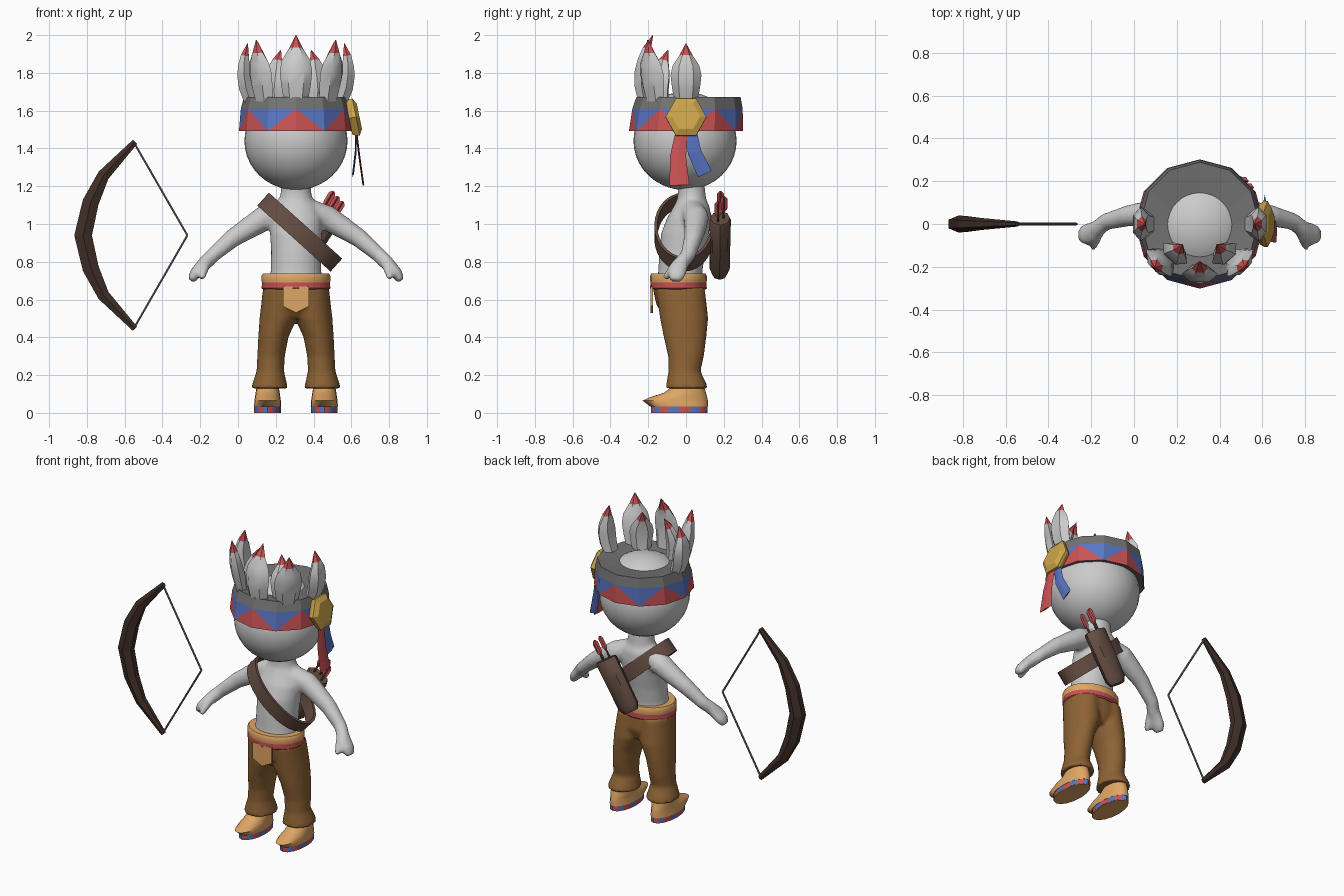
import bpy, bmesh, math
from mathutils import Vector as V

if "Cube" in bpy.data.objects:
    bpy.data.objects.remove(bpy.data.objects["Cube"])

CX = 0.307  # the figure stands right of centre, the bow left


def colour(name, r, g, b):
    m = bpy.data.materials.new(name)
    m.diffuse_color = (r, g, b, 1)
    m.use_nodes = True
    m.node_tree.nodes["Principled BSDF"].inputs["Base Color"].default_value = m.diffuse_color
    return m


GREY = colour("light grey", .6, .6, .6)
DARK = colour("dark grey", .17, .17, .17)
RED = colour("red", .6, .085, .09)
BLUE = colour("blue", .1, .18, .55)
GOLD = colour("gold", .62, .38, .07)
TAN = colour("tan", .74, .38, .13)
PANTS = colour("trouser brown", .27, .125, .035)
WOOD = colour("dark wood", .05, .028, .02)
LEATHER = colour("leather", .13, .075, .055)


def finish(name, bm, mats, x=CX, smooth=True, blend=0):
    bmesh.ops.recalc_face_normals(bm, faces=bm.faces)
    me = bpy.data.meshes.new(name)
    bm.to_mesh(me)
    bm.free()
    ob = bpy.data.objects.new(name, me)
    bpy.context.collection.objects.link(ob)
    ob.location.x = x
    for m in mats:
        me.materials.append(m)
    if smooth:
        bpy.ops.object.select_all(action='DESELECT')
        ob.select_set(True)
        bpy.context.view_layer.objects.active = ob
        bpy.ops.object.shade_smooth_by_angle(angle=math.radians(40))
    if blend:  # fuse overlapping limbs into one soft skin
        r = ob.modifiers.new("fuse", 'REMESH')
        r.mode, r.voxel_size, r.use_smooth_shade = 'VOXEL', .012, True
        s = ob.modifiers.new("soften", 'SMOOTH')
        s.factor, s.iterations = .5, blend
    return ob


def build(name, parts, mats, rule=None, loop=False, **kw):
    """Bridge each list of rings; rule(ring, side) picks the material."""
    bm = bmesh.new()
    for rings in parts:
        vs = [[bm.verts.new(p) for p in r] for r in rings]
        n, k = len(vs[0]), len(vs)
        for i in range(k if loop else k - 1):
            a, b = vs[i], vs[(i + 1) % k]
            for j in range(n):
                f = bm.faces.new((a[j], a[(j + 1) % n], b[(j + 1) % n], b[j]))
                f.material_index = rule(i, j) if rule else 0
        if not loop:
            bm.faces.new(vs[0])
            f = bm.faces.new(vs[-1])
            f.material_index = rule(k - 2, 0) if rule else 0
    return finish(name, bm, mats, **kw)


def ellipse(c, u, v, n):
    return [c + u * math.cos(a) + v * math.sin(a) for a in (math.tau * j / n for j in range(n))]


def level(x, y, z, rx, ry, n=24):
    return ellipse(V((x, y, z)), V((rx, 0, 0)), V((0, ry, 0)), n)


def sweep(pts, side, n=12):
    """Rings along points (x, y, z, half size along side, half size across)."""
    ps = [V(p[:3]) for p in pts]
    rings = []
    for i, p in enumerate(pts):
        t = (ps[min(i + 1, len(ps) - 1)] - ps[max(i - 1, 0)]).normalized()
        u = (V(side) - t * t.dot(V(side))).normalized()
        rings.append(ellipse(ps[i], u * p[3], t.cross(u) * p[-1], n))
    return rings


# head
bm = bmesh.new()
bmesh.ops.create_uvsphere(bm, u_segments=32, v_segments=20, radius=1)
for v in bm.verts:
    v.co = V((v.co.x * .273, v.co.y * .273 - .005, v.co.z * .26 + 1.44))
finish("head", bm, [GREY])

# torso, arms and hands
skin = [[level(0, y, z, rx, ry) for z, y, rx, ry in (
    (.66, -.035, .15, .125), (.75, -.03, .134, .117), (.85, -.02, .132, .122), (.95, -.005, .138, .127),
    (1.03, .015, .142, .117), (1.09, .03, .12, .097), (1.13, .03, .09, .077), (1.17, .03, .08, .073),
    (1.25, .02, .08, .073))]]
for s in (-1, 1):
    arm = [(.08, .035, 1.06, .07), (.17, .055, 1.03, .068), (.24, .05, .985, .06), (.335, .038, .925, .05),
           (.44, .01, .835, .04), (.475, -.02, .80, .04), (.505, -.04, .77, .05, .034),
           (.535, -.05, .735, .05, .032), (.556, -.055, .70, .032, .02)]
    thumb = [(.475, -.05, .785, .024), (.492, -.085, .745, .024), (.498, -.11, .71, .016)]
    for limb in (arm, thumb):
        skin.append(sweep([(s * p[0],) + p[1:] for p in limb], (0, 1, 0)))
build("body", skin, [GREY], blend=5)

# trousers
legs = [[level(0, -.04, .67, .172, .138), level(0, -.025, .57, .182, .132), level(0, -.01, .5, .11, .09)]]
for s in (-1, 1):
    legs.append([level(s * x, y, z, rx, ry) for x, y, z, rx, ry in (
        (.14, .003, .13, .098, .112), (.14, .003, .15, .093, .108), (.136, -.008, .22, .073, .085),
        (.132, 0, .3, .073, .095), (.12, -.005, .4, .08, .113), (.094, -.01, .5, .099, .128),
        (.085, -.03, .66, .09, .13))])
build("trousers", legs, [PANTS], blend=3)

# belt: red lower half, tan upper half
build("belt", [[level(0, -.04, z, .182 * k, .15 * k) for z, k in (
    (.652, .95), (.66, 1), (.69, .99), (.7, 1.0), (.725, 1), (.737, .96))]],
    [RED, TAN], lambda i, j: int(i > 1))

# front flap
flap = ((-.07, .67), (-.07, .565), (0, .53), (.07, .565), (.07, .67))
build("front_flap", [[[V((x, y, z)) for x, z in flap] for y in (-.188, -.176)]], [TAN], smooth=False)

# shoes with checked soles
for s, side in ((-1, "left"), (1, "right")):
    cx = s * .15
    build(side + "_sole", [[level(cx, -.035, z, .071, .15, 16) for z in (.003, .035)]],
          [RED, BLUE], lambda i, j: j % 2)
    build(side + "_sole_base", [[level(cx, -.035, z, .07, .149, 16) for z in (0, .006)]], [TAN])
    build(side + "_shoe", [[level(cx, (a + b) / 2, z, w, (b - a) / 2, 20) for z, a, b, w in (
        (.034, -.19, .116, .072), (.065, -.23, .116, .07), (.085, -.185, .112, .067),
        (.105, -.12, .106, .064), (.13, -.085, .098, .06), (.17, -.06, .09, .056))]], [TAN])

# headband: zigzag of red and blue triangles under a grey rim
bm = bmesh.new()
bands = [[bm.verts.new(p) for p in level(0, y, z, r, r, 12)] for y, z, r in (
    (0, 1.505, .255), (0, 1.492, .302), (.008, 1.61, .292), (.013, 1.672, .276), (0, 1.655, .14))]
for i in range(4):
    for j in range(12):
        k = (j + 1) % 12
        a, b, c, d = bands[i][j], bands[i][k], bands[i + 1][k], bands[i + 1][j]
        if i != 1:
            bm.faces.new((a, b, c, d)).material_index = 0
        elif j % 2:  # odd vertices carry the red peaks
            bm.faces.new((a, b, d)).material_index = 1
            bm.faces.new((b, c, d)).material_index = 2
        else:
            bm.faces.new((a, b, c)).material_index = 1
            bm.faces.new((a, c, d)).material_index = 2
finish("headband", bm, [DARK, RED, BLUE], smooth=False)

# feathers: angle, radius at base, middle and tip, tip height, width scale
feathers = [(-90, .215, .235, .175, 2.0, 1)]
for s in (-1, 1):
    feathers += [(-90 + s * 46, .225, .262, .292, 1.975, 1), (-90 + s * 90, .232, .275, .256, 1.955, .95),
                 (-90 + s * 40, .17, .18, .125, 1.92, .85)]
for n, (ang, r0, rm, rt, top, k) in enumerate(feathers):
    ca, sa = math.cos(math.radians(ang)), math.sin(math.radians(ang))
    pts = []
    for t, w, th in ((0, .058, .035), (.3, .078, .042), (.5, .086, .042), (.65, .075, .035),
                     (.81, .038, .025), (1, .002, .002)):
        r = r0 * (1 - t) * (1 - 2 * t) + rm * 4 * t * (1 - t) + rt * t * (2 * t - 1)
        pts.append((r * ca, r * sa, 1.62 + (top - 1.62) * t, w * k, th))
    build("feather_%d" % (n + 1), [sweep(pts, (-sa, ca, 0), 6)], [GREY, RED], lambda i, j: int(i > 3))

# side badge and ribbons
c, axis = V((.31, 0, 1.565)), V((.98, 0, .2))
build("badge", [sweep([tuple(c + axis * d) + (r, r * 1.06) for d, r in (
    (-.03, .095), (-.008, .108), (.008, .108), (.026, .075))], (0, 1, 0), 6)], [GOLD], smooth=False)
build("red_ribbon", [sweep([(.318, -.02, 1.5, .032, .005), (.335, -.042, 1.36, .042, .005),
                            (.357, -.035, 1.205, .053, .005)], (0, 1, 0), 4)], [RED], smooth=False)
build("blue_ribbon", [sweep([(.318, .025, 1.5, .03, .005), (.316, .045, 1.38, .036, .005),
                             (.302, .1, 1.265, .04, .005)], (0, 1, 0), 4)], [BLUE], smooth=False)

# shoulder strap: a slanted loop round the chest
d, n, y = V((.743, 0, -.669)), V((.669, 0, .743)), V((0, 1, 0))
rings = []
for i in range(28):
    a = math.tau * i / 28
    rings.append([V((.02, -.012, .957)) + d * (.245 + e) * math.cos(a) + y * (.14 + e) * math.sin(a) + n * w
                  for e, w in ((0, -.046), (.016, -.046), (.016, .046), (0, .046))])
build("strap", [rings], [LEATHER], loop=True)

# quiver and arrows
foot, d = V((-.02, .178, .745)), V((.52, .01, .854))
build("quiver", [sweep([tuple(foot + d * h) + (.075 * k, .055 * k) for h, k in (
    (-.015, .7), (.02, .97), (.2, 1), (.325, 1.03), (.335, .95))], (1, 0, 0), 8)], [LEATHER])
shafts, vanes = [], []
for off, dy, h in ((-.035, .0, .48), (0, .018, .47), (.035, -.012, .46)):
    p = foot + V((.854, 0, -.52)) * off + V((0, dy, 0))
    shafts.append(sweep([tuple(p + d * e) + (.006,) for e in (.3, h - .01)], (1, 0, 0), 6))
    for side in ((1, 0, 0), (0, 1, 0)):
        vanes.append(sweep([tuple(p + d * e) + (w, .004) for e, w in (
            (h - .1, .004), (h - .075, .019), (h - .015, .019), (h, .006))], side, 4))
build("arrow_shafts", shafts, [LEATHER])
build("arrow_vanes", vanes, [RED], smooth=False)

# bow and string
half = [(-.82, 0, .04, .054), (-.78, .175, .037, .05), (-.712, .318, .028, .037), (-.545, .495, .012, .018)]
limb = [(x, 0, .94 - z, a, b) for x, z, a, b in half[:0:-1]] + [(x, 0, .94 + z, a, b) for x, z, a, b in half]
build("bow", [sweep(limb, (0, 1, 0), 6)], [WOOD], x=0, smooth=False)
build("bow_string", [sweep([(-.55, 0, .94 + s * .49, .006), (-.268, 0, .94, .006)], (0, 1, 0), 6)
                     for s in (-1, 1)], [DARK], x=0)
